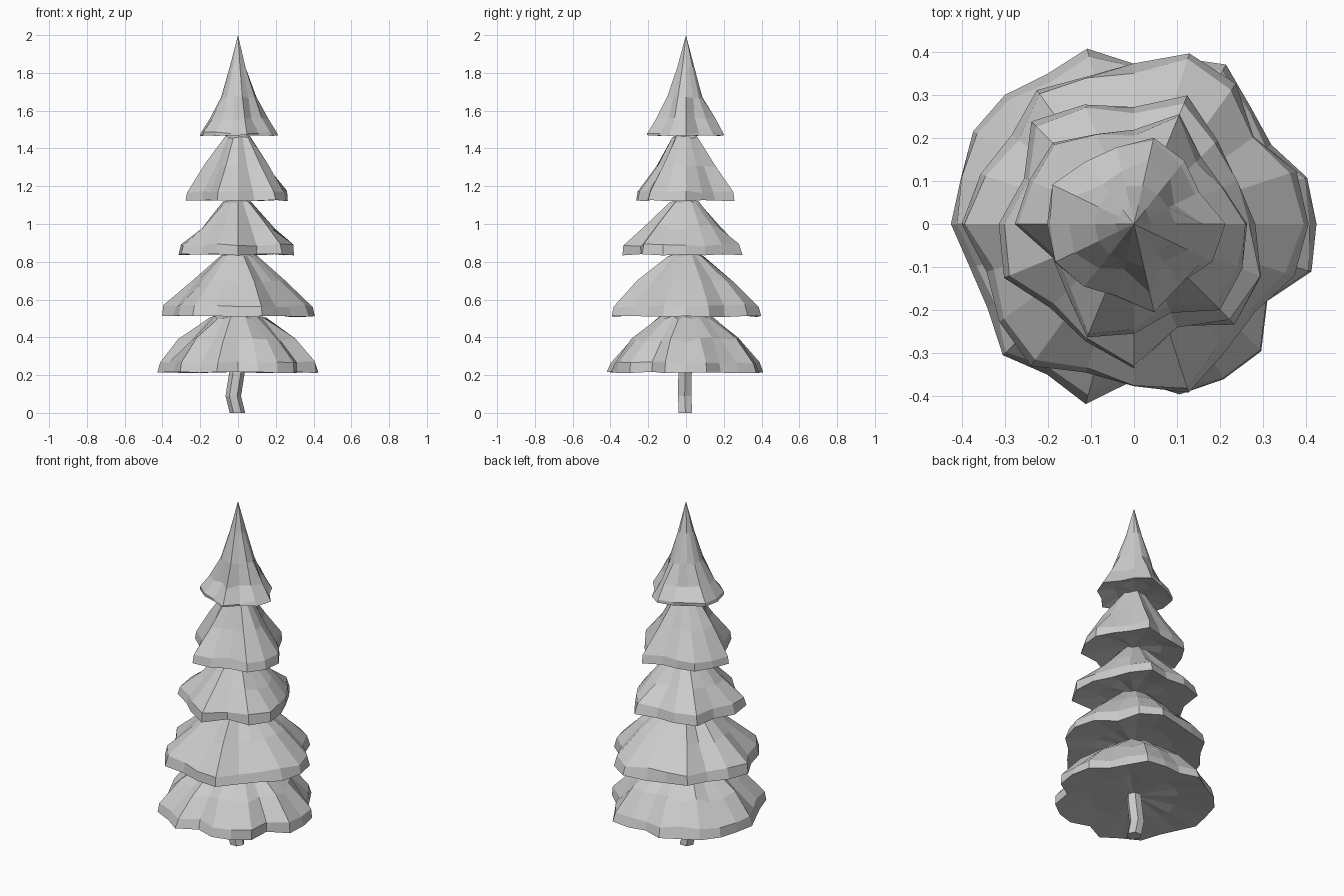
import bpy, bmesh, math, random

if "Cube" in bpy.data.objects:
    bpy.data.objects.remove(bpy.data.objects["Cube"])

random.seed(4)


def make_object(name, rings, base_tip, top_tip):
    """Skin a stack of rings, closing both ends with a fan to a tip point."""
    bm = bmesh.new()
    loops = [[bm.verts.new(p) for p in ring] for ring in rings]
    n = len(loops[0])
    for a, b in zip(loops, loops[1:]):
        for i in range(n):
            j = (i + 1) % n
            bm.faces.new((a[i], a[j], b[j], b[i]))
    lo, hi = bm.verts.new(base_tip), bm.verts.new(top_tip)
    for i in range(n):
        j = (i + 1) % n
        bm.faces.new((loops[0][j], loops[0][i], lo))
        bm.faces.new((loops[-1][i], loops[-1][j], hi))
    bmesh.ops.recalc_face_normals(bm, faces=bm.faces)
    mesh = bpy.data.meshes.new(name)
    bm.to_mesh(mesh)
    bm.free()
    obj = bpy.data.objects.new(name, mesh)
    bpy.context.collection.objects.link(obj)
    return obj


def tier(name, radii, z, rim, profile, tip):
    """Ragged skirt: radii outline the rim, profile holds (radius, z, lobe strength)."""
    n = len(radii)
    mean = sum(radii) / n

    def ring(scale, height, lobe, jitter=0.0):
        pts = []
        for i, r in enumerate(radii):
            a = 2 * math.pi * i / n
            rr = scale * (1 + lobe * (r / mean - 1)) + random.uniform(-jitter, jitter)
            pts.append((rr * math.cos(a), rr * math.sin(a),
                        height + random.uniform(-jitter, jitter) * 0.8))
        return pts

    rings = [ring(mean * 0.55, z + 0.025, 0.5, 0.012),
             ring(mean, z + 0.004, 1.0, 0.005),
             ring(mean * 0.97, z + rim, 1.0, 0.009)]
    rings += [ring(r, h, lobe, min(0.02, r * 0.09)) for r, h, lobe in profile]
    make_object(name, rings, (0, 0, z + 0.035), (0, 0, tip))


# foliage tiers, bottom to top; rim radii run anticlockwise from +x
tier("bottom_tier",
     [.43, .42, .37, .38, .43, .40, .375, .425, .40, .43, .43, .42,
      .43, .40, .39, .43, .41, .43, .365, .41, .42, .42, .36, .43],
     0.21, 0.058, [(.285, .385, .9), (.145, .505, .5)], 0.54)
tier("second_tier",
     [.41, .40, .35, .40, .415, .37, .36, .385, .35, .38,
      .40, .36, .39, .41, .36, .38, .415, .36, .35, .39],
     0.507, 0.06, [(.24, .69, .9), (.09, .83, .5)], 0.86)
tier("third_tier",
     [.28, .26, .28, .32, .27, .30, .34, .28,
      .32, .33, .28, .30, .34, .26, .33, .32],
     0.833, 0.055, [(.195, .985, 1), (.075, 1.115, .5)], 1.14)
tier("fourth_tier",
     [.26, .22, .22, .28, .22, .23, .27, .26,
      .28, .21, .22, .29, .26, .22, .28, .27],
     1.12, 0.05, [(.15, 1.31, 1), (.065, 1.46, .5)], 1.49)
tier("top_tier",
     [.21, .17, .185, .205, .18, .185, .21, .205,
      .205, .185, .175, .215, .18, .20],
     1.463, 0.02, [(.137, 1.56, 1.3), (.09, 1.67, .8), (.042, 1.83, .3)], 2.0)

# bent trunk
path = [(-0.003, -0.003, 0.041), (-0.025, -0.007, 0.041),
        (-0.006, -0.005, 0.041), (0, 0, 0.038)]
heights = [0.0, 0.09, 0.21, 0.25]
trunk_rings = [[(x + r * math.cos(math.tau * i / 6), y + r * math.sin(math.tau * i / 6), z)
                for i in range(6)] for (x, y, r), z in zip(path, heights)]
make_object("trunk", trunk_rings, (-0.003, 0, 0), (0, 0, 0.25))
